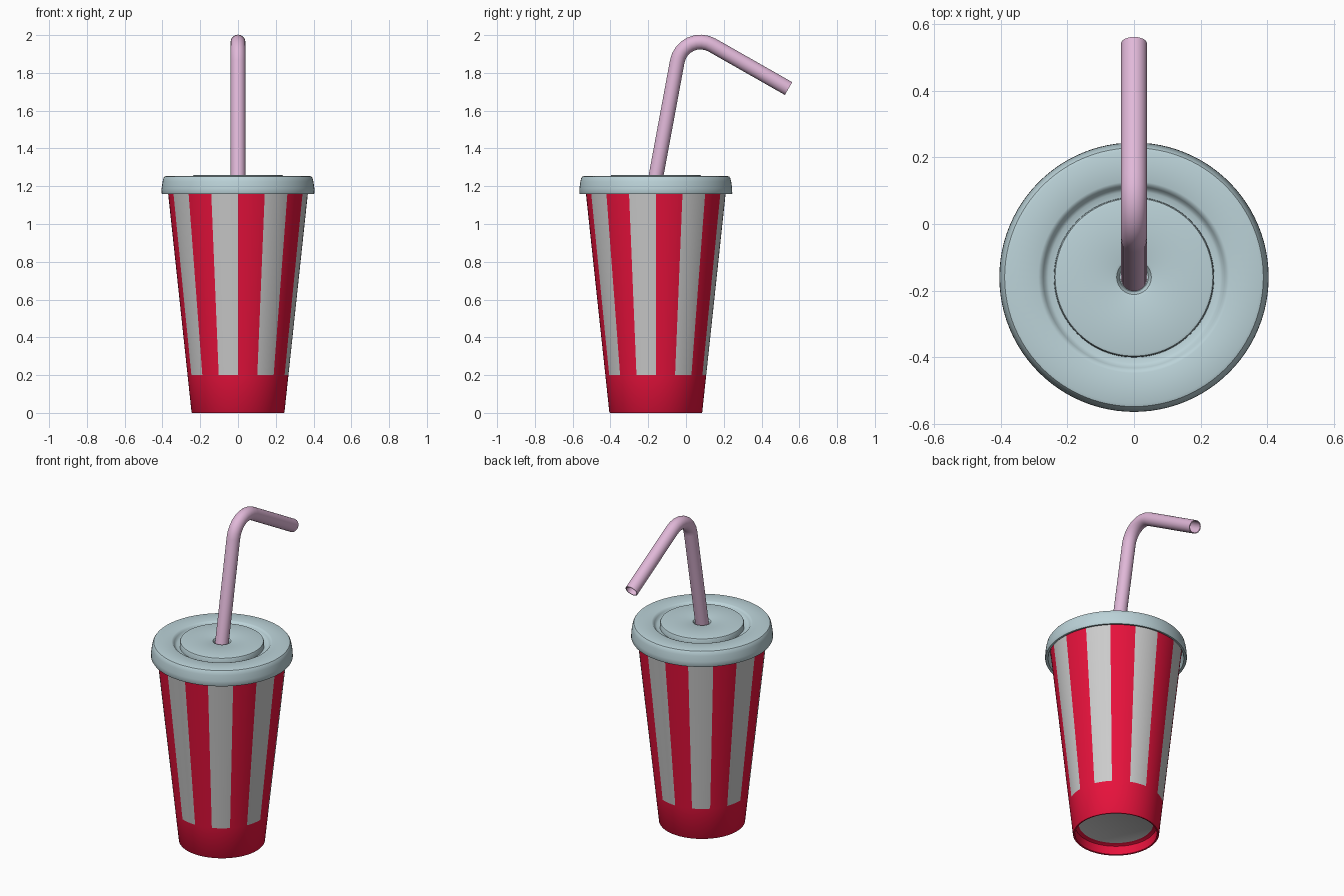
import bpy, bmesh, math
from mathutils import Vector

if "Cube" in bpy.data.objects:
    bpy.data.objects.remove(bpy.data.objects["Cube"])

AXIS_Y = -0.16
SEGS = 96


def material(name, rgb):
    m = bpy.data.materials.new(name)
    m.diffuse_color = (*rgb, 1)
    m.use_nodes = True
    m.node_tree.nodes["Principled BSDF"].inputs["Base Color"].default_value = m.diffuse_color
    return m


red = material("red_card", (0.8, 0.006, 0.045))
grey = material("grey_card", (0.6, 0.6, 0.6))
blue = material("lid_blue", (0.5, 0.65, 0.69))
pink = material("straw_pink", (0.75, 0.48, 0.69))


def finish(bm, name, mats, angle=35):
    bmesh.ops.recalc_face_normals(bm, faces=bm.faces)
    me = bpy.data.meshes.new(name)
    bm.to_mesh(me)
    bm.free()
    for m in mats:
        me.materials.append(m)
    ob = bpy.data.objects.new(name, me)
    bpy.context.collection.objects.link(ob)
    bpy.ops.object.select_all(action='DESELECT')
    ob.select_set(True)
    bpy.context.view_layer.objects.active = ob
    bpy.ops.object.shade_smooth_by_angle(angle=math.radians(angle))
    return ob


def lathe(name, profile, mats, pick=lambda row, col: 0):
    """Revolve (radius, z) points about the cup axis; radius 0 makes a pole."""
    bm = bmesh.new()
    rings = []
    for r, z in profile:
        if r == 0:
            rings.append([bm.verts.new((0, AXIS_Y, z))] * SEGS)
        else:
            rings.append([bm.verts.new((r * math.cos(a), AXIS_Y + r * math.sin(a), z))
                          for a in (2 * math.pi * i / SEGS for i in range(SEGS))])
    for row, (a, b) in enumerate(zip(rings, rings[1:])):
        for i in range(SEGS):
            j = (i + 1) % SEGS
            corners = list(dict.fromkeys((a[i], a[j], b[j], b[i])))
            bm.faces.new(corners).material_index = pick(row, i)
    return finish(bm, name, mats)


# Striped cup: recessed base, foot rim, tapered wall, inner wall
cup_profile = [(0, 0.065), (0.212, 0.065), (0.232, 0.055), (0.234, 0.002), (0.238, 0),
               (0.243, 0), (0.246, 0.004), (0.267, 0.2), (0.374, 1.2),
               (0.364, 1.2), (0.245, 0.08), (0, 0.08)]
STRIPE_ROW = 7


def cup_colour(row, col):
    if row == 0:
        return 1
    return int(row == STRIPE_ROW and (col * 16 // SEGS) % 2 == 1)


lathe("cup", cup_profile, [red, grey], cup_colour)

# Lid: hollow skirt, rounded shoulder, ring groove, raised disc, straw dimple
lid_profile = [(0, 1.205), (0.376, 1.205), (0.388, 1.16), (0.402, 1.158), (0.405, 1.163),
               (0.404, 1.19), (0.399, 1.225), (0.395, 1.242), (0.389, 1.251), (0.38, 1.254),
               (0.288, 1.254), (0.28, 1.251), (0.273, 1.242), (0.267, 1.232), (0.258, 1.227),
               (0.241, 1.225), (0.24, 1.252), (0.237, 1.258), (0.23, 1.26),
               (0.06, 1.26), (0.052, 1.257), (0.047, 1.249), (0.043, 1.235), (0, 1.23)]
lathe("lid", lid_profile, [blue])

# Straw path in the side plane: lower leg, tight bend, drooping upper leg
tilt, turn, bend_r = math.radians(10.5), math.radians(109.5), 0.125
corner = Vector((0, -0.014, 2.035))


def heading(a):
    return Vector((0, math.sin(a), math.cos(a)))


tangent = bend_r * math.tan(turn / 2)
start = corner - heading(tilt) * tangent
centre = start + heading(tilt + math.pi / 2) * bend_r
path = [(corner - heading(tilt) * 1.75, tilt)]
STEPS = 8
for k in range(STEPS + 1):
    a = tilt + turn * k / STEPS
    path.append((centre - heading(a + math.pi / 2) * bend_r, a))
path.append((Vector((0, 0.543, 1.717)), tilt + turn))

# Hollow straw: sweep outer and inner circles, join at both ends
bm = bmesh.new()
N = 32


def sweep(radius):
    rings = []
    for p, a in path:
        side = heading(a + math.pi / 2)
        rings.append([bm.verts.new(p + radius * (math.cos(t) * Vector((1, 0, 0)) + math.sin(t) * side))
                      for t in (2 * math.pi * i / N for i in range(N))])
    return rings


def bridge(a, b):
    for i in range(N):
        j = (i + 1) % N
        bm.faces.new((a[i], a[j], b[j], b[i]))


outer, inner = sweep(0.039), sweep(0.034)
for rings in (outer, inner):
    for a, b in zip(rings, rings[1:]):
        bridge(a, b)
bridge(outer[0], inner[0])
bridge(outer[-1], inner[-1])
finish(bm, "straw", [pink])
